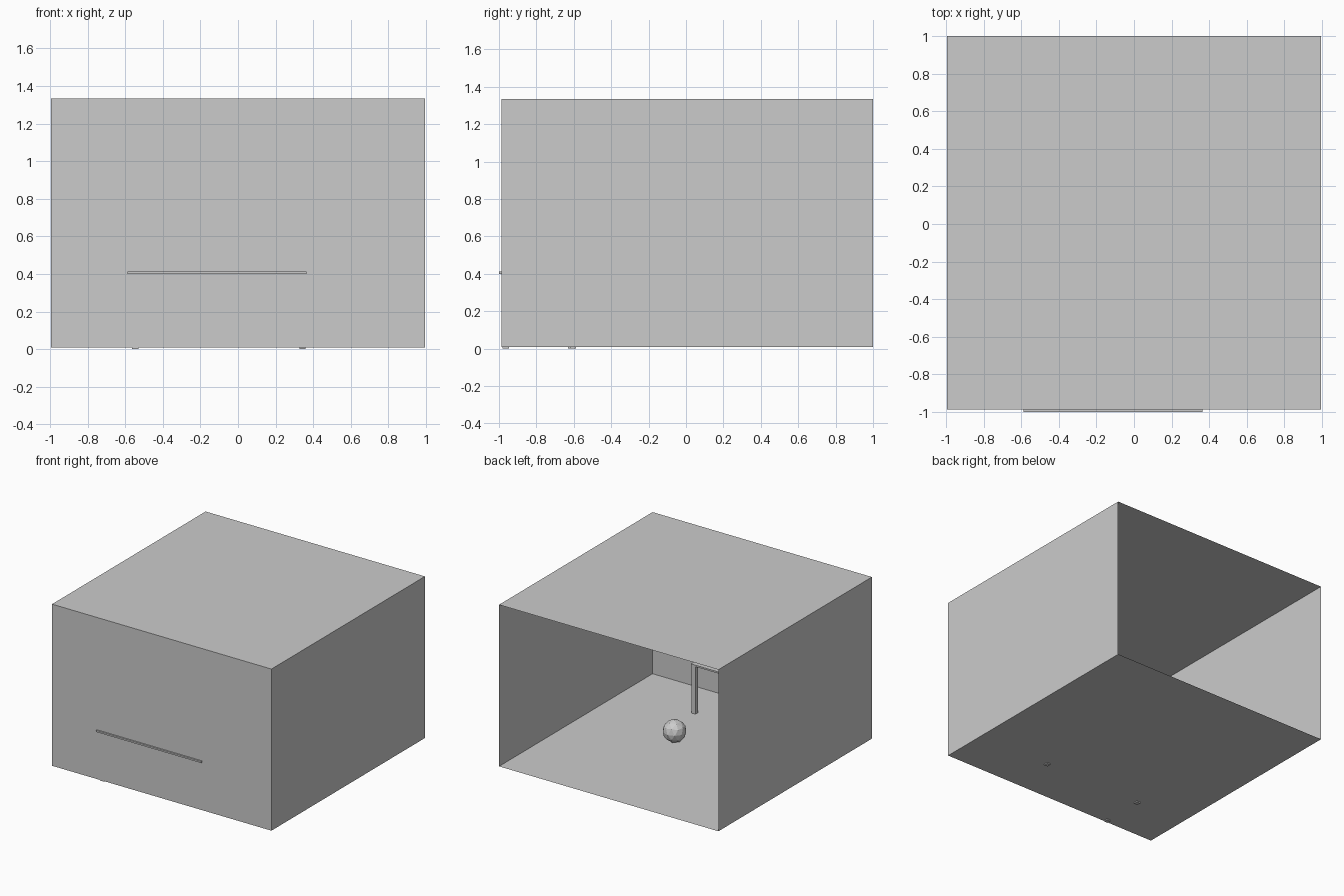
import bpy, bmesh
from mathutils import Matrix, Vector

if "Cube" in bpy.data.objects:
    bpy.data.objects.remove(bpy.data.objects["Cube"])


def box(name, lo, hi, open_back=False):
    """Axis-aligned box between two corners, optionally without its +y face."""
    lo, hi = Vector(lo), Vector(hi)
    bm = bmesh.new()
    bmesh.ops.create_cube(bm, size=1, matrix=Matrix.Translation((lo + hi) / 2)
                          @ Matrix.Diagonal((*(hi - lo), 1)))
    if open_back:
        bm.normal_update()
        back = [f for f in bm.faces if f.normal.y > 0.9]
        bmesh.ops.delete(bm, geom=back, context='FACES')
    mesh = bpy.data.meshes.new(name)
    bm.to_mesh(mesh)
    bm.free()
    obj = bpy.data.objects.new(name, mesh)
    bpy.context.collection.objects.link(obj)
    return obj


# Room: thin-walled shell, open at the back
FLOOR = 0.009
box("room", (-0.994, -0.987, FLOOR), (0.994, 1.0, 1.333), open_back=True)

# Table: its front edge pokes slightly through the front wall
box("table_top", (-0.587, -1.0, 0.40), (0.365, -0.583, 0.413))

# Legs: feet sink a little through the floor
legs = {
    "front_left_leg": (-0.547, -0.963, 0.0),
    "back_left_leg": (-0.546, -0.613, 0.0),
    "back_right_leg": (0.343, -0.604, 0.0),
    "front_right_leg": (0.343, -0.963, FLOOR),
}
h = 0.017
for name, (x, y, z) in legs.items():
    box(name, (x - h, y - h, z), (x + h, y + h, 0.402))

# Faceted ball resting on the floor
R = 0.09
bpy.ops.mesh.primitive_ico_sphere_add(subdivisions=2, radius=R,
                                      location=(0.174, -0.10, FLOOR + R))
bpy.context.object.name = "ball"
